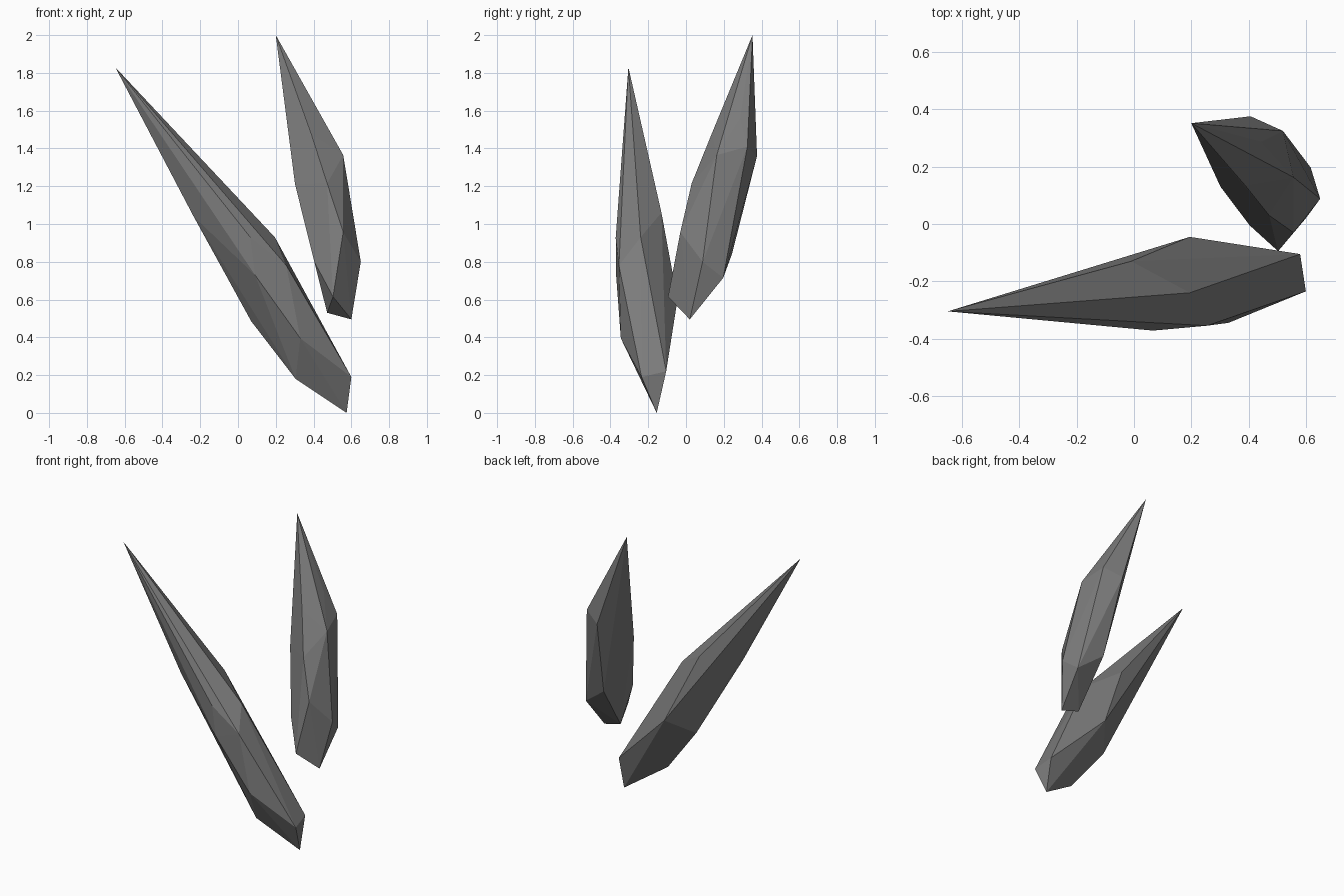
import bpy
import bmesh

default_cube = bpy.data.objects.get("Cube")
if default_cube:
    bpy.data.objects.remove(default_cube, do_unlink=True)


def make_material(name, color):
    material = bpy.data.materials.new(name)
    material.use_nodes = True
    material.diffuse_color = color
    shader = material.node_tree.nodes["Principled BSDF"]
    shader.inputs["Base Color"].default_value = color
    shader.inputs["Roughness"].default_value = 0.8
    return material


def make_shard(name, material, tip, shoulder, belly, foot):
    """Chip a faceted shard: the convex skin around its tip and rings of corners."""
    bm = bmesh.new()
    for corner in [tip] + shoulder + belly + foot:
        bm.verts.new(corner)
    hull = bmesh.ops.convex_hull(bm, input=bm.verts[:])
    # Drop any corner that falls inside the skin
    loose = [v for v in bm.verts if not v.link_faces]
    bmesh.ops.delete(bm, geom=loose, context="VERTS")
    bmesh.ops.recalc_face_normals(bm, faces=bm.faces[:])
    mesh = bpy.data.meshes.new(name)
    bm.to_mesh(mesh)
    bm.free()
    mesh.materials.append(material)
    shard = bpy.data.objects.new(name, mesh)
    bpy.context.collection.objects.link(shard)
    return shard


stone = make_material("grey stone", (0.2, 0.2, 0.2, 1))

# Long leaning shard at the front
make_shard(
    "long_front_shard", stone,
    tip=(-.65, -.305, 1.83),
    shoulder=[(0, -.29, 1.11), (-.14, -.345, 1.09),
              (-.235, -.28, 1.04), (-.01, -.13, 1.06)],
    belly=[(.195, -.24, .93), (.065, -.372, .93), (.256, -.355, .78),
           (.09, -.37, .73), (.195, -.045, .6), (.07, -.21, .485)],
    foot=[(.33, -.345, .395), (.6, -.235, .19), (.58, -.105, .22),
          (.305, -.24, .18), (.575, -.155, 0)],
)

# Short upright shard at the back
make_shard(
    "short_back_shard", stone,
    tip=(.2, .352, 2),
    shoulder=[(.445, .287, 1.56), (.388, .135, 1.475), (.52, .325, 1.41),
              (.557, .163, 1.365), (.407, .376, 1.36)],
    belly=[(.472, .03, 1.215), (.302, .13, 1.21), (.557, -.03, .957),
           (.45, .243, .84), (.65, .088, .8), (.404, -.005, .8)],
    foot=[(.617, .197, .715), (.503, -.095, .615),
          (.472, .03, .53), (.6, .02, .495)],
)
